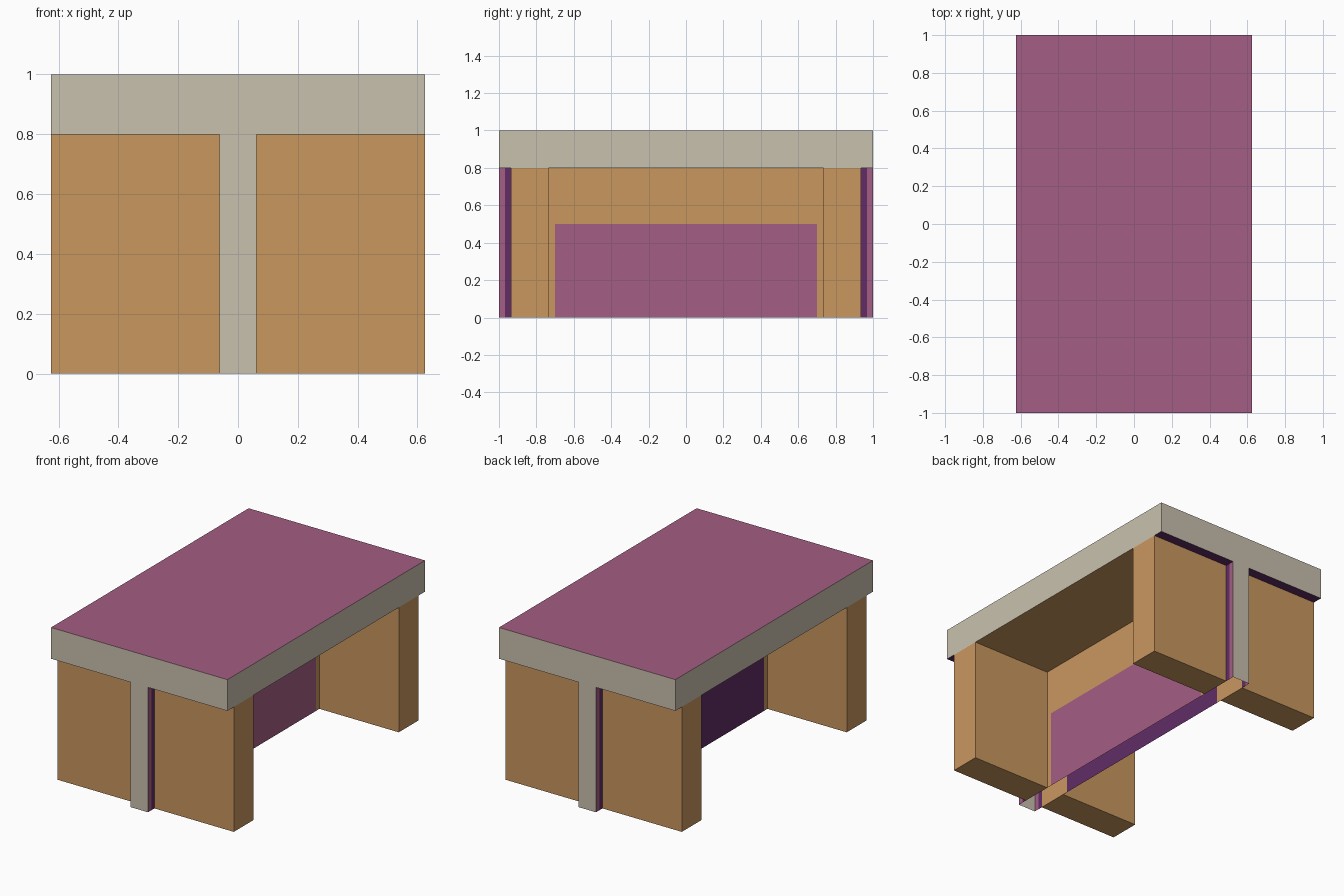
import bpy, bmesh
from mathutils import Vector

if "Cube" in bpy.data.objects:
    bpy.data.objects.remove(bpy.data.objects["Cube"])


def material(name, rgb):
    # sRGB bytes to linear colour
    lin = [((c / 255 + 0.055) / 1.055) ** 2.4 for c in rgb]
    m = bpy.data.materials.new(name)
    m.diffuse_color = (*lin, 1)
    m.use_nodes = True
    m.node_tree.nodes["Principled BSDF"].inputs["Base Color"].default_value = m.diffuse_color
    return m


MATS = [material("wood orange", (201, 151, 95)),
        material("pale beige", (201, 193, 175)),
        material("mauve", (164, 94, 131)),
        material("dark purple", (97, 44, 102))]
WOOD, BEIGE, MAUVE, DARK = range(4)


def box(name, lo, hi, rule, cuts=(), drop=lambda n: False):
    """Box from lo to hi, sliced by (axis, position) cuts, painted by rule(centre, normal)."""
    lo, hi = Vector(lo), Vector(hi)
    bm = bmesh.new()
    bmesh.ops.create_cube(bm, size=1)
    for v in bm.verts:
        v.co = Vector(lo[i] + (v.co[i] + 0.5) * (hi[i] - lo[i]) for i in range(3))
    for axis, pos in cuts:
        n = Vector((0, 0, 0))
        n[axis] = 1
        bmesh.ops.bisect_plane(bm, geom=bm.verts[:] + bm.edges[:] + bm.faces[:],
                               plane_co=n * pos, plane_no=n)
    bm.normal_update()
    bmesh.ops.delete(bm, geom=[f for f in bm.faces if drop(f.normal)], context='FACES_ONLY')
    for f in bm.faces:
        f.material_index = rule(f.calc_center_median(), f.normal)
    me = bpy.data.meshes.new(name)
    bm.to_mesh(me)
    bm.free()
    for m in MATS:
        me.materials.append(m)
    ob = bpy.data.objects.new(name, me)
    bpy.context.collection.objects.link(ob)
    return ob


# Table top: mauve surface, beige rim, dark overhang strips underneath
def top_rule(c, n):
    if n.z > 0.5:
        return MAUVE
    if n.z < -0.5:
        return DARK if abs(c.y) > 0.935 else WOOD
    return BEIGE


box("table_top", (-0.625, -1, 0.8), (0.625, 1, 1), top_rule,
    cuts=[(1, -0.935), (1, 0.935)])


# Central wall: open underneath, with inset panels and end fins
def wall_rule(c, n):
    y = abs(c.y)
    if abs(n.y) > 0.5:
        return BEIGE
    if y > 0.967:
        return MAUVE
    if y > 0.935:
        return DARK
    if y < 0.7 and c.z < 0.5:
        return MAUVE if n.x > 0 else DARK
    return WOOD


box("central_wall", (-0.0625, -1, 0), (0.0625, 1, 0.8), wall_rule,
    cuts=[(1, s * p) for p in (0.7, 0.935, 0.967) for s in (-1, 1)] + [(2, 0.5)],
    drop=lambda n: abs(n.z) > 0.5)

# Four slab legs; faces against the wall and the top are left open
for sx, xname in ((-1, "left"), (1, "right")):
    for sy, yname in ((-1, "front"), (1, "back")):
        xs = sorted((sx * 0.0625, sx * 0.625))
        ys = sorted((sy * 0.735, sy * 0.935))
        box(f"{yname}_{xname}_leg", (xs[0], ys[0], 0), (xs[1], ys[1], 0.8),
            lambda c, n: WOOD,
            drop=lambda n: n.z > 0.5 or n.x * sx < -0.5)
